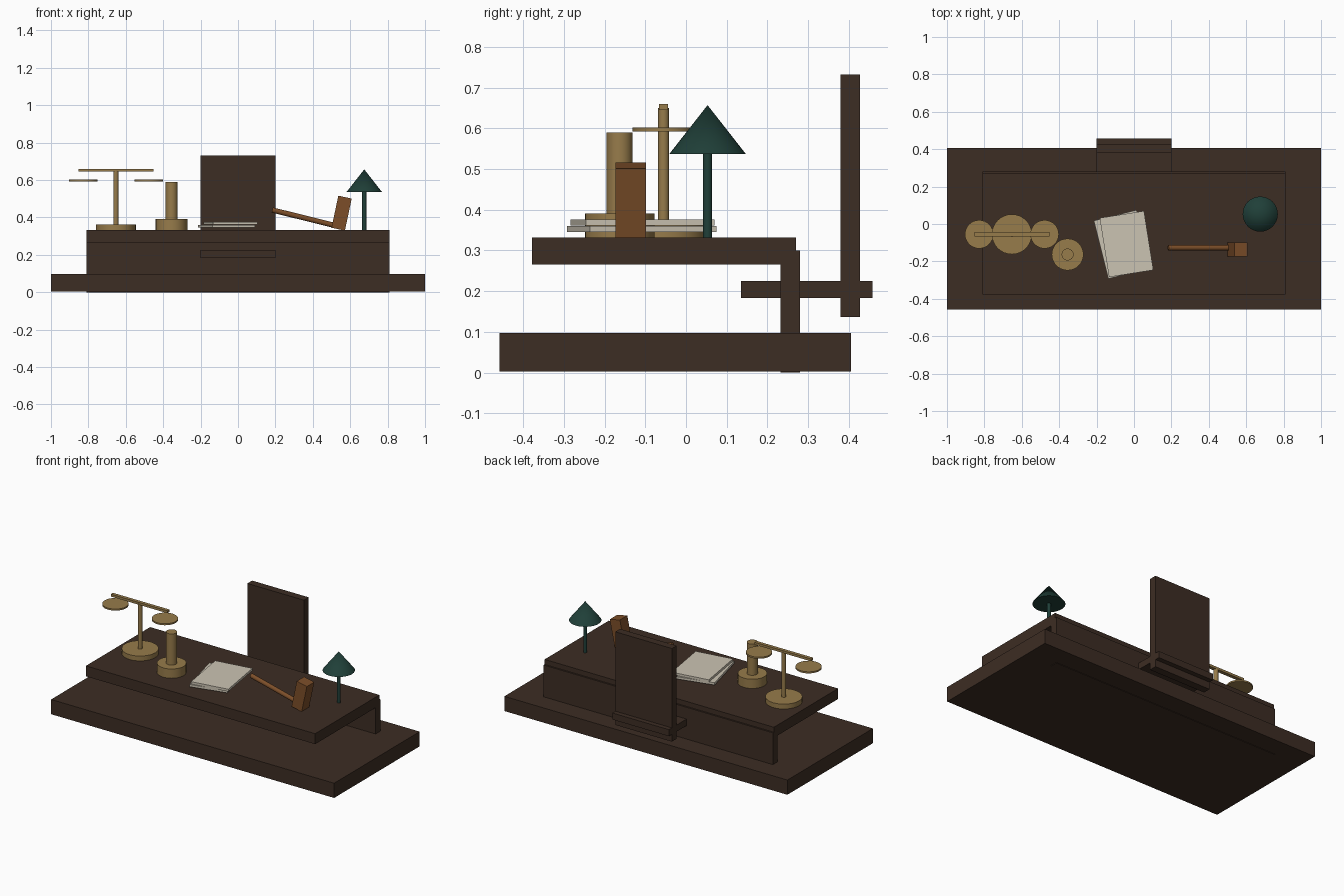
import bpy
from math import radians
from mathutils import Vector

cube = bpy.data.objects.get("Cube")
if cube:
    bpy.data.objects.remove(cube, do_unlink=True)


def material(name, r, g, b):
    m = bpy.data.materials.new(name)
    m.use_nodes = True
    m.diffuse_color = (r, g, b, 1)
    bsdf = next(n for n in m.node_tree.nodes if n.type == 'BSDF_PRINCIPLED')
    bsdf.inputs["Base Color"].default_value = (r, g, b, 1)
    return m


wood = material("dark wood", 0.046, 0.026, 0.017)
brass = material("brass", 0.31, 0.2, 0.07)
paper = material("paper", 0.6, 0.55, 0.45)
green = material("lamp green", 0.014, 0.05, 0.04)
gavel = material("gavel wood", 0.2, 0.076, 0.022)


def box(name, mat, center, size, rot=(0, 0, 0)):
    bpy.ops.mesh.primitive_cube_add(size=1, location=center,
                                    rotation=[radians(a) for a in rot])
    o = bpy.context.object
    o.name = name
    o.scale = size
    bpy.ops.object.transform_apply(location=False, rotation=False, scale=True)
    o.data.materials.append(mat)
    return o


def slab(name, mat, x, y, z):
    """Box from its extents on each axis."""
    ext = (x, y, z)
    return box(name, mat, [(a + b) / 2 for a, b in ext], [b - a for a, b in ext])


def rod(name, mat, start, end, r1, r2=None):
    """Round bar or cone between two points."""
    a, b = Vector(start), Vector(end)
    d = b - a
    bpy.ops.mesh.primitive_cone_add(vertices=32, radius1=r1,
                                    radius2=r1 if r2 is None else r2,
                                    depth=d.length, location=(a + b) / 2)
    o = bpy.context.object
    o.name = name
    o.rotation_euler = d.to_track_quat('Z', 'Y').to_euler()
    o.data.materials.append(mat)
    bpy.ops.object.shade_smooth_by_angle(angle=radians(35))
    return o


def upright(name, mat, x, y, z0, z1, r1, r2=None):
    return rod(name, mat, (x, y, z0), (x, y, z1), r1, r2)


# Platform and desk
slab("platform", wood, (-1, 1), (-0.458, 0.405), (0.003, 0.097))
slab("desk_top", wood, (-0.81, 0.81), (-0.378, 0.27), (0.265, 0.332))
slab("desk_panel", wood, (-0.81, 0.81), (0.232, 0.28), (0, 0.3))

# Chair
slab("chair_seat", wood, (-0.2, 0.2), (0.135, 0.458), (0.183, 0.225))
slab("chair_back", wood, (-0.2, 0.2), (0.38, 0.428), (0.137, 0.732))

# Balance scales
sx, sy, top = -0.653, -0.055, 0.33
upright("scale_base", brass, sx, sy, top, 0.363, 0.107)
upright("scale_post", brass, sx, sy, top, 0.65, 0.0135)
box("scale_beam", brass, (sx, sy, 0.652), (0.4, 0.022, 0.015))
for side, name in ((-1, "right_pan"), (1, "left_pan")):
    upright(name, brass, sx + side * 0.175, sy, 0.592, 0.602, 0.076)

# Brass stand
upright("stand_base", brass, -0.355, -0.163, top, 0.391, 0.085)
upright("stand_post", brass, -0.355, -0.163, top, 0.59, 0.032)

# Paper stack
box("lower_papers", paper, (-0.062, -0.109, 0.353), (0.235, 0.32, 0.015), (0, 0, 14))
box("upper_papers", paper, (-0.04, -0.107, 0.369), (0.24, 0.32, 0.015), (0, 0, 9))

# Gavel
box("gavel_head", gavel, (0.554, -0.136, 0.423), (0.073, 0.075, 0.175), (0, 12, 0))
rod("gavel_handle", gavel, (0.183, -0.127, 0.44), (0.53, -0.127, 0.354), 0.014)

# Desk lamp
upright("lamp_post", green, 0.675, 0.053, top, 0.56, 0.011)
upright("lamp_shade", green, 0.675, 0.053, 0.537, 0.657, 0.094, 0)
